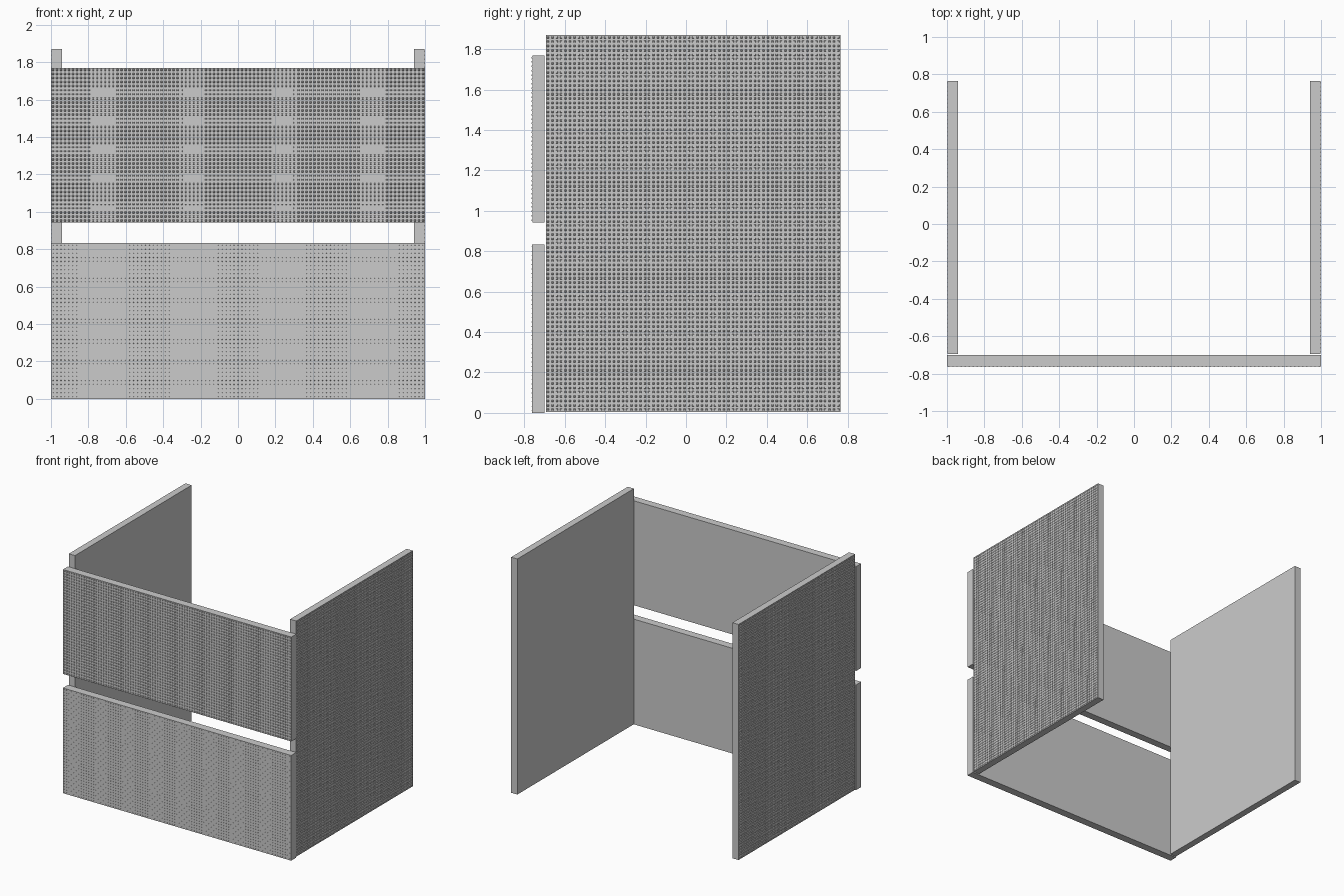
import bpy

if "Cube" in bpy.data.objects:
    bpy.data.objects.remove(bpy.data.objects["Cube"])

STEP = 0.0215   # spacing of the raised dots
DEPTH = 0.004   # height of the raised dots


def make_object(name, verts, faces):
    mesh = bpy.data.meshes.new(name)
    mesh.from_pydata(verts, [], faces)
    mesh.update()
    obj = bpy.data.objects.new(name, mesh)
    bpy.context.collection.objects.link(obj)
    return obj


def panel(name, lo, hi):
    verts = [(x, y, z) for x in (lo[0], hi[0]) for y in (lo[1], hi[1]) for z in (lo[2], hi[2])]
    faces = [(0, 1, 3, 2), (4, 6, 7, 5), (0, 4, 5, 1), (2, 3, 7, 6), (0, 2, 6, 4), (1, 5, 7, 3)]
    return make_object(name, verts, faces)


def dots(name, to_world, u0, u1, v0, v1, size, depth):
    """One tapered stud repeated over a rectangle; to_world maps (u, v, height) to x, y, z."""
    nu, nv = int((u1 - u0) / STEP), int((v1 - v0) / STEP)
    su, sv = (u1 - u0) / nu, (v1 - v0) / nv
    cu, cv = u0 + su / 2, v0 + sv / 2
    corners = [(-1, -1), (1, -1), (1, 1), (-1, 1)]
    verts = [to_world(cu + a * r, cv + b * r, h)
             for r, h in ((size / 2, 0), (size * 0.3, depth)) for a, b in corners]
    faces = [(4, 5, 6, 7)] + [(i, (i + 1) % 4, (i + 1) % 4 + 4, i + 4) for i in range(4)]
    if to_world(0, 0, 1)[0] < to_world(0, 0, 0)[0]:
        faces = [f[::-1] for f in faces]
    obj = make_object(name, verts, faces)
    origin = to_world(0, 0, 0)
    for count, tip in ((nu, to_world(su, 0, 0)), (nv, to_world(0, sv, 0))):
        mod = obj.modifiers.new("repeat", 'ARRAY')
        mod.count = count
        mod.use_relative_offset = False
        mod.use_constant_offset = True
        mod.constant_offset_displace = [t - o for t, o in zip(tip, origin)]


# Two front panels; the lower one carries much finer dots
for name, z0, z1, size, depth in (("lower_front", 0.0, 0.833, 0.004, 0.002),
                                  ("upper_front", 0.943, 1.77, 0.010, DEPTH)):
    face = -0.765 + depth
    panel(name + "_panel", (-1, face, z0), (1, -0.70, z1))
    dots(name + "_dots", lambda u, v, h, f=face: (u, f - h, v), -1, 1, z0, z1, size, depth)

# Two tall side panels with dots on the outer faces
for name, s in (("left_side", -1), ("right_side", 1)):
    xs = sorted((s * 0.942, s * (1 - DEPTH)))
    panel(name + "_panel", (xs[0], -0.694, 0.005), (xs[1], 0.765, 1.87))
    dots(name + "_dots", lambda u, v, h, s=s: (s * (1 - DEPTH + h), u, v),
         -0.694, 0.765, 0.005, 1.87, 0.010, DEPTH)
